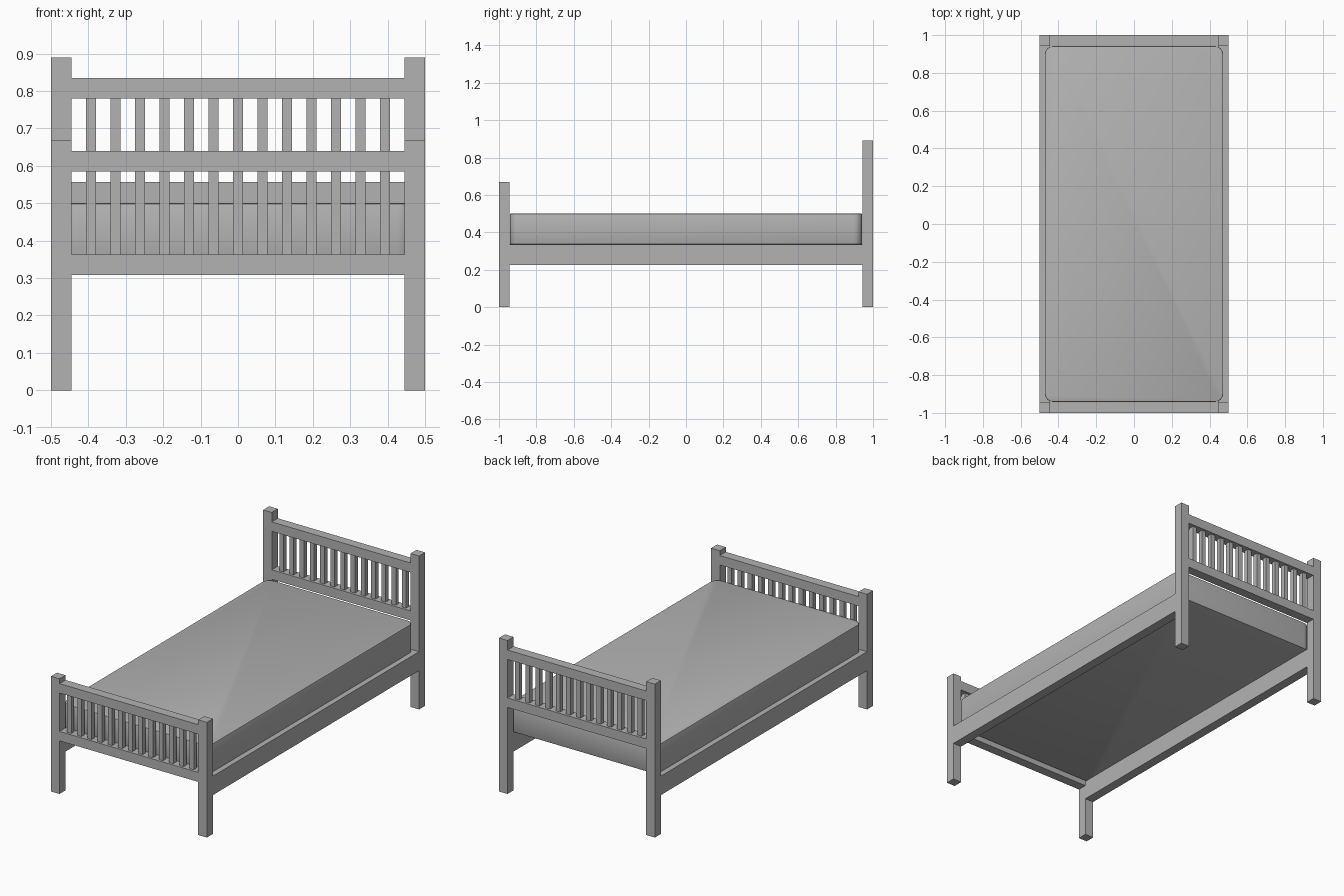
import bpy
import bmesh

default_cube = bpy.data.objects.get("Cube")
if default_cube:
    bpy.data.objects.remove(default_cube, do_unlink=True)

# One plain grey for the whole bed
grey = bpy.data.materials.new("plain_grey")
grey.use_nodes = True
grey.diffuse_color = (0.45, 0.45, 0.45, 1)
grey.node_tree.nodes["Principled BSDF"].inputs["Base Color"].default_value = grey.diffuse_color

HALF_W, HALF_L, POST = 0.5, 1.0, 0.055
IN_X, IN_Y = HALF_W - POST, HALF_L - POST
SLATS, PITCH, SLAT = 13, 0.0655, 0.027


def box(name, low, high):
    """Box between two opposite corners."""
    mesh = bpy.data.meshes.new(name)
    bm = bmesh.new()
    bmesh.ops.create_cube(bm, size=1)
    for v in bm.verts:
        v.co = [(a + b) / 2 + c * (b - a) for a, b, c in zip(low, high, v.co)]
    bm.to_mesh(mesh)
    bm.free()
    mesh.materials.append(grey)
    obj = bpy.data.objects.new(name, mesh)
    bpy.context.collection.objects.link(obj)
    return obj


def end_board(name, side, height, upper, lower):
    """Two posts, two rails and a row of slats at one end of the bed."""
    y0, y1 = sorted((side * IN_Y, side * HALF_L))
    for label, x in (("right", -HALF_W), ("left", IN_X)):
        box(f"{name}_{label}_post", (x, y0, 0), (x + POST, y1, height))
    for label, z in (("upper", upper), ("lower", lower)):
        box(f"{name}_{label}_rail", (-IN_X, y0, z), (IN_X, y1, z + POST))
    mid = (y0 + y1) / 2
    for i in range(SLATS):
        x = (i - (SLATS - 1) / 2) * PITCH
        box(f"{name}_slat_{i + 1}", (x - SLAT / 2, mid - SLAT / 2, lower + POST),
            (x + SLAT / 2, mid + SLAT / 2, upper))


end_board("headboard", 1, 0.89, 0.78, 0.502)
end_board("footboard", -1, 0.668, 0.585, 0.308)

# Side rails between the posts
for label, x in (("right", -HALF_W), ("left", IN_X)):
    box(f"{label}_side_rail", (x, -IN_Y, 0.225), (x + POST, IN_Y, 0.335))

# Mattress with rounded corners and softened rims
mattress = box("mattress", (-0.472, -0.942, 0.335), (0.472, 0.942, 0.5))
bm = bmesh.new()
bm.from_mesh(mattress.data)
upright = [e for e in bm.edges if abs(e.verts[0].co.z - e.verts[1].co.z) > 0.1]
bmesh.ops.bevel(bm, geom=upright, offset=0.045, segments=6, profile=0.5, affect='EDGES')
rims = [e for e in bm.edges if abs(e.verts[0].co.z - e.verts[1].co.z) < 0.01]
bmesh.ops.bevel(bm, geom=rims, offset=0.005, segments=2, profile=0.5, affect='EDGES')
bm.to_mesh(mattress.data)
bm.free()
bpy.ops.object.select_all(action='DESELECT')
mattress.select_set(True)
bpy.context.view_layer.objects.active = mattress
bpy.ops.object.shade_smooth_by_angle()
